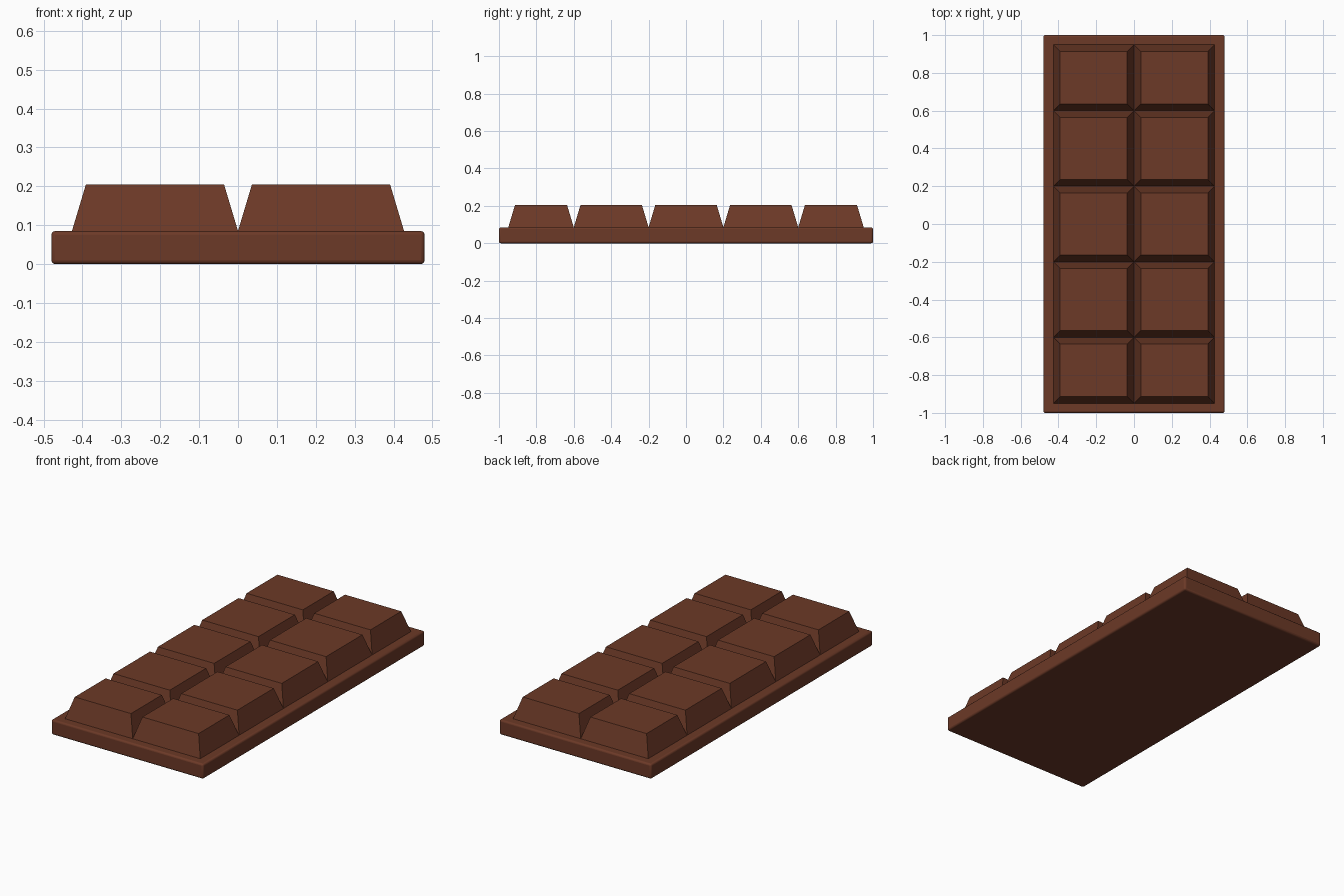
import bpy
import bmesh

cube = bpy.data.objects.get("Cube")
if cube:
    bpy.data.objects.remove(cube, do_unlink=True)

# Single milk chocolate colour
COLOUR = (0.15, 0.041, 0.020, 1)
chocolate = bpy.data.materials.new("milk chocolate brown")
chocolate.use_nodes = True
chocolate.diffuse_color = COLOUR
bsdf = chocolate.node_tree.nodes["Principled BSDF"]
bsdf.inputs["Base Color"].default_value = COLOUR
bsdf.inputs["Roughness"].default_value = 0.6

BASE_TOP = 0.085
BLOCK_TOP = 0.205
SLOPE = 0.036


def tapered_block(name, x0, x1, y0, y1, z0, z1, inset):
    """Box whose top face is drawn in by the inset on every side."""
    bm = bmesh.new()
    low = [bm.verts.new((x, y, z0))
           for x, y in ((x0, y0), (x1, y0), (x1, y1), (x0, y1))]
    a, b, c, d = x0 + inset, x1 - inset, y0 + inset, y1 - inset
    high = [bm.verts.new((x, y, z1))
            for x, y in ((a, c), (b, c), (b, d), (a, d))]
    bm.faces.new(low[::-1])
    bm.faces.new(high)
    for i in range(4):
        j = (i + 1) % 4
        bm.faces.new((low[i], low[j], high[j], high[i]))
    mesh = bpy.data.meshes.new(name)
    bm.to_mesh(mesh)
    bm.free()
    mesh.materials.append(chocolate)
    obj = bpy.data.objects.new(name, mesh)
    bpy.context.collection.objects.link(obj)
    return obj


# Base slab with softly rounded edges
base = tapered_block("base_slab", -0.48, 0.48, -1, 1, 0, BASE_TOP, 0)
bevel = base.modifiers.new("rounded edges", 'BEVEL')
bevel.width = 0.01
bevel.segments = 3
bpy.context.view_layer.objects.active = base
base.select_set(True)
bpy.ops.object.shade_smooth_by_angle()

# Two columns of five sloped pieces, meeting in V grooves
columns = {"right": (-0.427, 0), "left": (0, 0.427)}
rows = (-0.95, -0.6, -0.2, 0.2, 0.6, 0.95)
for side, (x0, x1) in columns.items():
    for i, (y0, y1) in enumerate(zip(rows, rows[1:])):
        tapered_block(f"{side}_piece_{i + 1}", x0, x1, y0, y1,
                      BASE_TOP, BLOCK_TOP, SLOPE)
